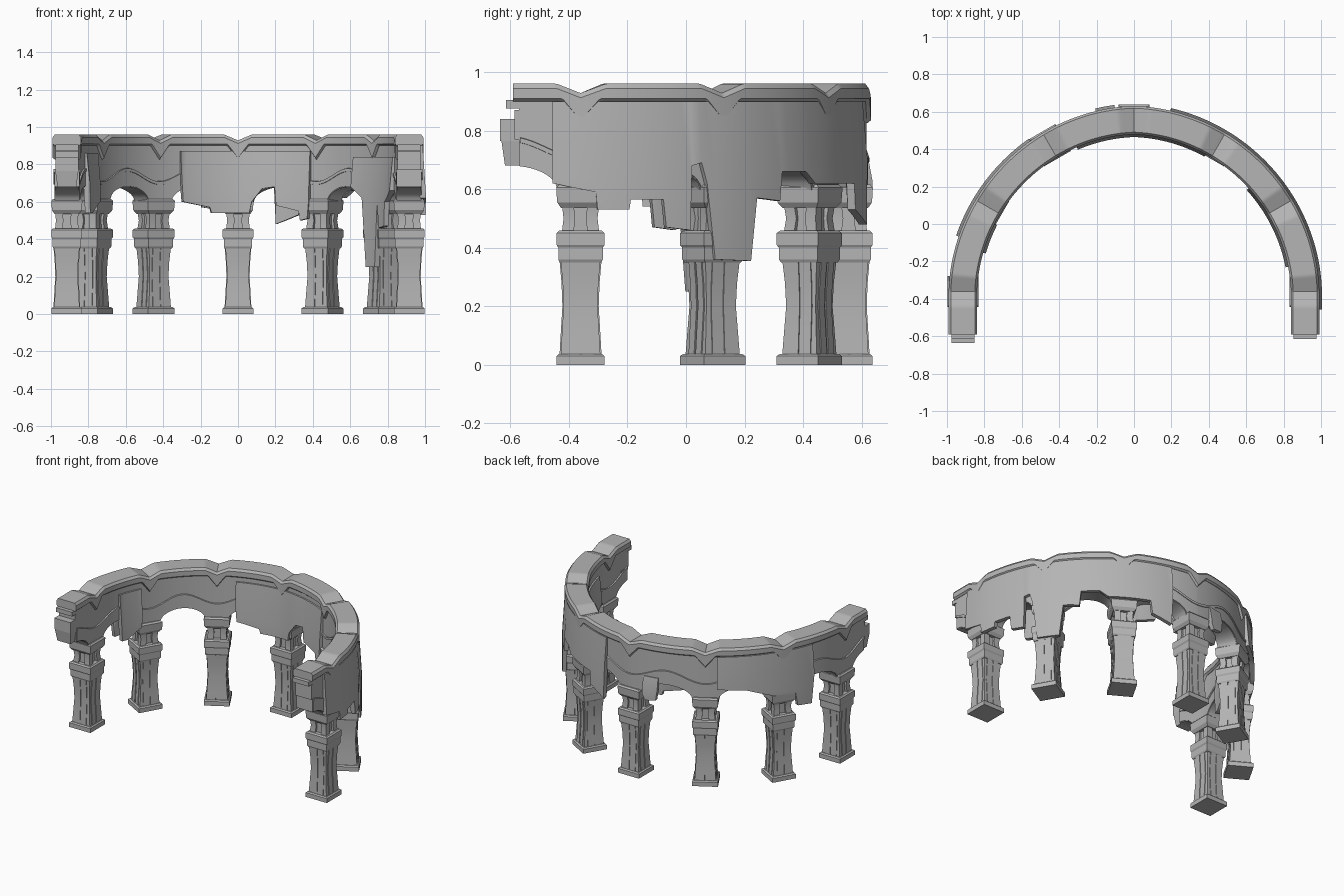
import bpy, bmesh, math
from mathutils import Vector, Matrix

cube = bpy.data.objects.get("Cube")
if cube:
    bpy.data.objects.remove(cube, do_unlink=True)

stone = bpy.data.materials.new("grey_stone")
stone.use_nodes = True
GREY = (0.46, 0.46, 0.46, 1)
stone.diffuse_color = GREY
stone.node_tree.nodes["Principled BSDF"].inputs["Base Color"].default_value = GREY

CY = -0.36          # centre of the half circle
BAY = 0.479         # length of one bay; piers stand at s = 0..6


def frame(s):
    """Point on the centre line and outward direction at bay position s."""
    c = min(max(s, 0), 6)
    a = math.radians(30 * c)
    out = Vector((math.cos(a), math.sin(a), 0))
    p = Vector((0, CY, 0)) + out * (0.915 - 0.015 * abs(math.sin(2 * a)))
    p.y -= abs(s - c) * BAY
    return p, out


def finish(name, bm, angle=30):
    bmesh.ops.recalc_face_normals(bm, faces=bm.faces)
    me = bpy.data.meshes.new(name)
    bm.to_mesh(me)
    bm.free()
    me.materials.append(stone)
    ob = bpy.data.objects.new(name, me)
    bpy.context.collection.objects.link(ob)
    bpy.ops.object.select_all(action='DESELECT')
    ob.select_set(True)
    bpy.context.view_layer.objects.active = ob
    bpy.ops.object.shade_smooth_by_angle(angle=math.radians(angle))
    return ob


def loft(bm, rings):
    """Skin closed rings of points and cap both ends."""
    rows = [[bm.verts.new(p) for p in r] for r in rings]
    n = len(rows[0])
    for a, b in zip(rows, rows[1:]):
        for i in range(n):
            j = (i + 1) % n
            bm.faces.new((a[i], a[j], b[j], b[i]))
    bm.faces.new(rows[0])
    bm.faces.new(rows[-1][::-1])


def ribbon(name, stations, section):
    """Sweep section(s) = [(offset, z), ...] along the centre line."""
    bm = bmesh.new()
    rings = []
    for s in stations:
        p, out = frame(s)
        rings.append([p + out * o + Vector((0, 0, z)) for o, z in section(s)])
    loft(bm, rings)
    return finish(name, bm)


def steps(a, b, step=0.04):
    n = max(1, round((b - a) / step))
    return [a + (b - a) * i / n for i in range(n + 1)]


def from_pier(s):
    return abs(s - round(s))


def arch(s):
    d = (0.5 - from_pier(s)) / 0.34
    return 0.59 + 0.09 * math.sqrt(max(0, 1 - d * d))


def trim_line(s):
    return 0.70 + 0.07 * math.sin(math.pi * from_pier(s)) ** 2


def notch(s, width):
    return max(0, 1 - from_pier(s) / width)


# Curved wall with arched underside
ribbon("arcade_wall", steps(-0.44, 6.44, 0.02),
       lambda s: [(-0.062, arch(s)), (0.062, arch(s)), (0.062, 0.91), (-0.062, 0.91)])


# Rounded coping, dipping to a point over each pier
def coping(s):
    top = 0.96 - 0.032 * notch(s, 0.17)
    low = 0.90 - 0.075 * notch(s, 0.13)
    half = [(0.064, low), (0.076, low + 0.01), (0.076, top - 0.016), (0.064, top)]
    return half + [(-o, z) for o, z in reversed(half)]


ribbon("coping", steps(-0.48, 6.48, 0.02), coping)

# Raised arch surrounds with a waving moulding, on both faces
for side, label in ((1, "outer"), (-1, "inner")):
    ribbon(label + "_arch_surround", steps(-0.43, 6.43, 0.02),
           lambda s: [(side * o, z) for o, z in (
               (0.05, arch(s) + 0.004), (0.067, arch(s) + 0.004),
               (0.067, trim_line(s)), (0.05, trim_line(s)))])
    ribbon(label + "_arch_moulding", steps(-0.43, 6.43, 0.02),
           lambda s: [(side * o, trim_line(s) + z) for o, z in (
               (0.05, -0.012), (0.071, -0.008), (0.071, 0.008), (0.05, 0.012))])


# Broken plaster sheets: outline given as (bay position, lower edge)
def sheet(name, side, outline, top=0.9):
    bm = bmesh.new()
    rings = []
    for (s0, z0), (s1, z1) in zip(outline, outline[1:]):
        for s in steps(s0, s1, 0.06):
            t = (s - s0) / (s1 - s0) if s1 > s0 else 0
            z = z0 + (z1 - z0) * t
            mid = max(0.63, z + 0.005)
            p, out = frame(s)
            rings.append([p + out * side * o + Vector((0, 0, h)) for o, h in (
                (0.05, top), (0.073, top), (0.09, mid), (0.09, z), (0.062, z), (0.055, mid))])
    loft(bm, rings)
    bmesh.ops.remove_doubles(bm, verts=bm.verts, dist=0.0005)
    finish(name, bm)


sheet("outer_plaster_left", 1, [
    (-0.2, 0.62), (0.1, 0.59), (0.11, 0.53), (0.32, 0.53), (0.33, 0.565), (0.55, 0.565),
    (0.57, 0.47), (0.74, 0.46), (0.75, 0.68), (0.82, 0.69), (0.86, 0.62), (0.92, 0.36),
    (1.2, 0.355), (1.25, 0.57), (1.45, 0.56), (1.47, 0.66), (1.7, 0.66), (1.8, 0.62),
    (2.33, 0.62), (2.35, 0.53), (2.6, 0.48), (2.62, 0.7)])
sheet("outer_plaster_right", 1, [
    (4.15, 0.68), (4.5, 0.67), (4.85, 0.61), (5.15, 0.6), (5.18, 0.51), (5.38, 0.5), (5.42, 0.7)])
sheet("outer_plaster_scrap", 1, [(3.2, 0.6), (3.24, 0.56), (3.38, 0.57), (3.4, 0.64)], 0.72)
sheet("inner_plaster_back", -1, [
    (2.08, 0.6), (2.1, 0.51), (2.2, 0.5), (2.22, 0.55), (2.52, 0.58), (2.54, 0.68), (2.7, 0.67),
    (2.83, 0.6), (2.86, 0.54), (3.33, 0.54), (3.35, 0.57), (3.7, 0.6), (3.72, 0.72)], 0.87)
sheet("inner_plaster_left", -1, [
    (0.3, 0.66), (0.55, 0.6), (0.58, 0.47), (0.76, 0.46), (0.8, 0.6), (0.87, 0.25),
    (1.09, 0.25), (1.18, 0.62), (1.4, 0.68)], 0.84)
sheet("inner_plaster_right", -1, [
    (5.14, 0.66), (5.16, 0.6), (5.4, 0.54), (5.5, 0.54), (5.52, 0.7)], 0.86)

# Tapered square sections of one pier
SECTIONS = [
    [(0, 0.082), (0.03, 0.082), (0.037, 0.074)],                                  # base
    [(0.03, 0.068), (0.1, 0.064), (0.2, 0.058), (0.28, 0.061), (0.36, 0.068)],    # shaft
    [(0.35, 0.071), (0.36, 0.076), (0.40, 0.076), (0.41, 0.082), (0.45, 0.082), (0.458, 0.073)],
    [(0.45, 0.046), (0.56, 0.046)],                                               # neck core
    [(0.535, 0.066), (0.555, 0.08), (0.605, 0.083), (0.615, 0.074)],              # capital
]


def square(h, z, cx=0, cy=0, hy=None):
    hy = h if hy is None else hy
    return [(cx + sx * h, cy + sy * hy, z) for sx, sy in ((-1, -1), (1, -1), (1, 1), (-1, 1))]


def pier(name, s):
    bm = bmesh.new()
    for sec in SECTIONS:
        loft(bm, [square(h, z) for z, h in sec])
    # Corner posts around the neck
    for sx in (-1, 1):
        for sy in (-1, 1):
            loft(bm, [square(0.02, z, sx * (w - 0.02), sy * (w - 0.02))
                      for z, w in ((0.45, 0.064), (0.5, 0.058), (0.55, 0.064))])
    # Raised strips on the shaft faces
    for sign in (-1, 1):
        for c in (-0.022, 0.026):
            rows = [(z, h - 0.004) for z, h in SECTIONS[1]]
            loft(bm, [square(0.019, z, c, sign * h, 0.008) for z, h in rows])
            loft(bm, [square(0.008, z, sign * h, c, 0.019) for z, h in rows])
    p, out = frame(s)
    ob = finish(name, bm, 25)
    ob.matrix_world = Matrix.Translation(p) @ Matrix.Rotation(math.atan2(out.y, out.x), 4, 'Z')


for i in range(7):
    pier("pier_%d" % (i + 1), i)


# Broken blocks at the open ends of the wall
def end_block(name, x, y, low, high, taper=0.0):
    bm = bmesh.new()
    loft(bm, [square(0.062 - taper, low, x, (y + taper - 0.5) / 2, (-0.5 - y - taper) / 2),
              square(0.062, high, x, (y - 0.5) / 2, (-0.5 - y) / 2)])
    finish(name, bm)


for x, label in ((0.915, "left"), (-0.915, "right")):
    end_block(label + "_end_block_top", x, -0.615, 0.875, 0.905)
    end_block(label + "_end_block_shelf", x, -0.585, 0.77, 0.87)
end_block("right_end_block_middle", -0.915, -0.635, 0.765, 0.84)
end_block("right_end_block_lower", -0.915, -0.63, 0.68, 0.765, 0.012)
end_block("left_end_block_lower", 0.91, -0.57, 0.69, 0.77, 0.01)
